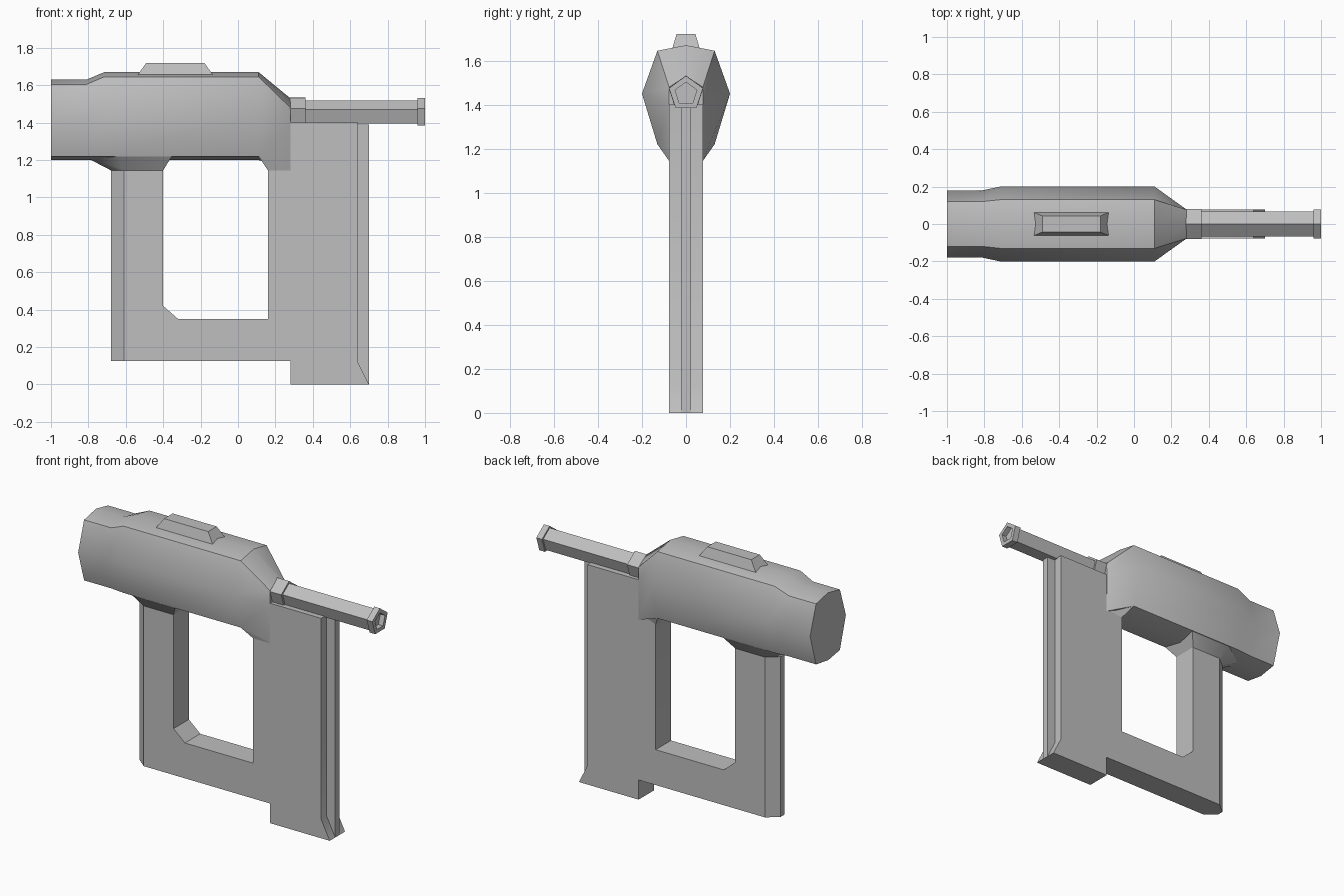
import bpy, bmesh, math

cube = bpy.data.objects.get("Cube")
if cube:
    bpy.data.objects.remove(cube)

grey = bpy.data.materials.new("plain_grey")
grey.use_nodes = True
GREY = (0.52, 0.52, 0.52, 1)
grey.diffuse_color = GREY
grey.node_tree.nodes["Principled BSDF"].inputs["Base Color"].default_value = GREY


def loft(name, rings, angle=40):
    """Skin a row of equal-length point rings and cap both ends."""
    bm = bmesh.new()
    rows = [[bm.verts.new(p) for p in ring] for ring in rings]
    n = len(rows[0])
    for a, b in zip(rows, rows[1:]):
        for i in range(n):
            j = (i + 1) % n
            bm.faces.new((a[i], a[j], b[j], b[i]))
    bm.faces.new(rows[0][::-1])
    bm.faces.new(rows[-1])
    bmesh.ops.recalc_face_normals(bm, faces=bm.faces)
    mesh = bpy.data.meshes.new(name)
    bm.to_mesh(mesh)
    bm.free()
    mesh.materials.append(grey)
    obj = bpy.data.objects.new(name, mesh)
    bpy.context.collection.objects.link(obj)
    bpy.ops.object.select_all(action='DESELECT')
    obj.select_set(True)
    bpy.context.view_layer.objects.active = obj
    bpy.ops.object.shade_smooth_by_angle(angle=math.radians(angle))
    return obj


def mirrored(half, z):
    """Close a (x, y) half outline across y = 0 at height z."""
    return [(x, y, z) for x, y in half] + [(x, -y, z) for x, y in reversed(half)]


def rect(x0, x1, y, z):
    return mirrored([(x0, y), (x1, y)], z)


# Motor body: eight-sided section, stepped at the tail, tapered to the nose
def section(x, top, shoulder, mid, low, bottom, wide, narrow):
    right = [(narrow, shoulder), (wide, mid), (narrow, low)]
    pts = [(0, top)] + right + [(0, bottom)] + [(-y, z) for y, z in reversed(right)]
    return [(x, y, z) for y, z in pts]


loft("body", [
    section(-1.0, 1.63, 1.605, 1.42, 1.22, 1.2, 0.18, 0.12),
    section(-0.81, 1.63, 1.605, 1.42, 1.22, 1.2, 0.18, 0.12),
    section(-0.715, 1.67, 1.645, 1.45, 1.22, 1.2, 0.2, 0.13),
    section(0.11, 1.67, 1.645, 1.45, 1.22, 1.2, 0.2, 0.13),
    section(0.28, 1.53, 1.48, 1.4, 1.145, 1.145, 0.078, 0.077),
])

# Frame: rear grip, lower bar and magazine in one flat outline
outline = [(-0.61, 0.125), (0.28, 0.125), (0.28, 0), (0.7, 0), (0.64, 0.12),
           (0.64, 1.4), (0.28, 1.4), (0.13, 1.3), (0.11, 1.22), (0.16, 1.145),
           (0.16, 0.35), (-0.32, 0.35), (-0.4, 0.42), (-0.4, 1.145),
           (-0.4, 1.25), (-0.61, 1.25)]
T = 0.077
loft("frame", [[(x, y, z) for x, z in outline] for y in (-T, T)])

# Bevelled back of the grip
spine = [(-0.61, T), (-0.68, 0.02)]
loft("grip_spine", [mirrored(spine, z) for z in (0.125, 1.2)])

# Flares joining grip and magazine to the body
loft("grip_flare", [
    mirrored([(-0.68, 0.02), (-0.61, T), (-0.4, T)], 1.145),
    mirrored([(-0.82, 0.03), (-0.64, 0.128), (-0.355, 0.128)], 1.218),
])
loft("magazine_flare", [
    mirrored([(0.16, T), (0.28, T)], 1.145),
    mirrored([(0.11, 0.13), (0.28, T)], 1.22),
])

# Guide rail on the front of the magazine
loft("front_rail", [rect(0.63, 0.7, 0.022, z) for z in (0.0, 1.39)])

# Sight block on top
loft("top_sight", [rect(-0.54, -0.13, 0.064, 1.65), rect(-0.49, -0.18, 0.043, 1.72)])


# Five-sided barrel parts, point upward
def pentagon(x, r):
    return [(x, r * math.sin(a), 1.45 + r * math.cos(a))
            for a in (math.tau * i / 5 for i in range(5))]


loft("barrel_collar", [pentagon(x, 0.083) for x in (0.27, 0.36)])
loft("barrel", [pentagon(x, 0.069) for x in (0.35, 0.965)])
loft("muzzle_ring", [pentagon(0.96, 0.081), pentagon(1.0, 0.081),
                     pentagon(1.0, 0.052), pentagon(0.968, 0.052)])
